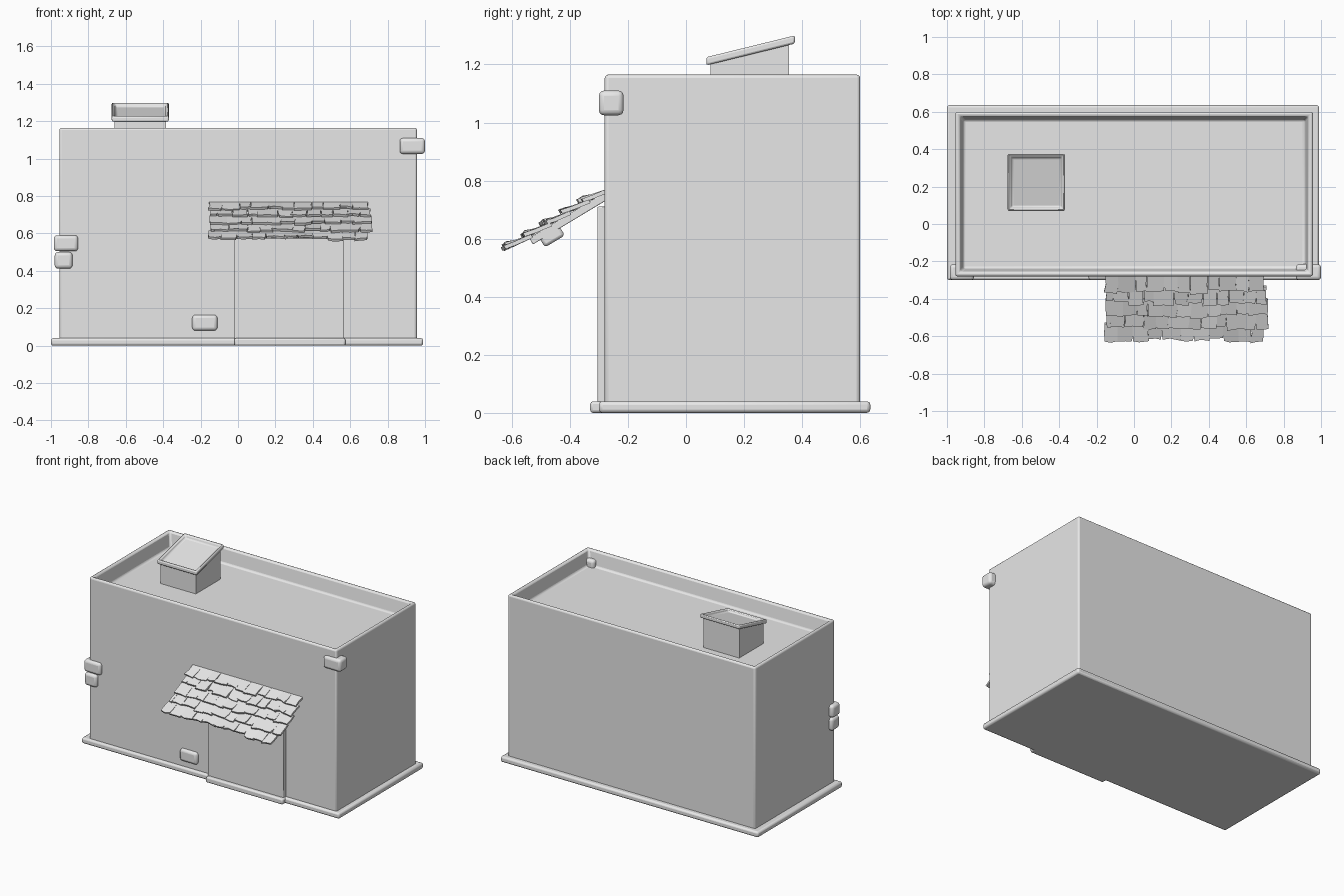
import bpy, bmesh, random
from math import radians, cos, sin
from mathutils import Vector

random.seed(7)
cube = bpy.data.objects.get("Cube")
if cube:
    bpy.data.objects.remove(cube, do_unlink=True)

plaster = bpy.data.materials.new("pale grey")
plaster.use_nodes = True
GREY = (0.8, 0.8, 0.8, 1)
plaster.diffuse_color = GREY
plaster.node_tree.nodes["Principled BSDF"].inputs["Base Color"].default_value = GREY


def finish(bm, name, bevel=0.0, segments=2):
    """Turn a bmesh into a named object with rounded edges."""
    bmesh.ops.recalc_face_normals(bm, faces=bm.faces)
    mesh = bpy.data.meshes.new(name)
    bm.to_mesh(mesh)
    bm.free()
    mesh.materials.append(plaster)
    obj = bpy.data.objects.new(name, mesh)
    bpy.context.collection.objects.link(obj)
    if bevel:
        mod = obj.modifiers.new("Rounded edges", "BEVEL")
        mod.width = bevel
        mod.segments = segments
        mod.limit_method = "ANGLE"
        bpy.ops.object.select_all(action="DESELECT")
        obj.select_set(True)
        bpy.context.view_layer.objects.active = obj
        bpy.ops.object.shade_smooth_by_angle(angle=radians(40))
    return obj


def box(xs, ys, zs):
    """Box from its ranges along x, y and z."""
    bm = bmesh.new()
    bmesh.ops.create_cube(bm, size=1)
    for v in bm.verts:
        v.co = [r[0] if c < 0 else r[1] for c, r in zip(v.co, (xs, ys, zs))]
    bm.normal_update()
    return bm


def sink_top(bm, rim, slope, depth):
    """Leave a rim round the top face and lower the rest."""
    top = max(bm.faces, key=lambda f: f.calc_center_median().z)
    bmesh.ops.inset_region(bm, faces=[top], thickness=rim)
    bmesh.ops.inset_region(bm, faces=[top], thickness=slope, depth=-depth)


# Plinth with the step at the doorway
finish(box((-1, 0.99), (-0.3, 0.635), (0, 0.04)), "plinth", 0.012)
finish(box((-0.02, 0.575), (-0.33, -0.2), (0, 0.04)), "door_step", 0.01)

# House body with parapet and sunken flat roof
body = box((-0.955, 0.957), (-0.28, 0.6), (0.02, 1.165))
sink_top(body, 0.035, 0.025, 0.105)
finish(body, "house_body", 0.014, 3)

# Door panel
finish(box((-0.02, 0.565), (-0.305, -0.26), (0.03, 0.71)), "door_panel", 0.004)

# Exposed stones at the corners and low on the front wall
stones = {
    "upper_left_stone": ((0.865, 1.0), (-0.3, -0.215), (1.025, 1.11)),
    "middle_right_stone": ((-0.985, -0.855), (-0.3, -0.215), (0.505, 0.59)),
    "lower_right_stone": ((-0.98, -0.885), (-0.3, -0.215), (0.412, 0.5)),
    "front_wall_stone": ((-0.245, -0.11), (-0.3, -0.215), (0.08, 0.165)),
}
for name, ranges in stones.items():
    finish(box(*ranges), name, 0.018, 3)


# Roof hatch: sheared box with a recessed sloping lid
def shear(bm, from_z):
    for v in bm.verts:
        if v.co.z > from_z:
            v.co.z += (v.co.y - 0.07) * 0.245


hatch = box((-0.66, -0.385), (0.085, 0.355), (1.05, 1.2))
shear(hatch, 1.1)
finish(hatch, "hatch_base")
lid = box((-0.675, -0.37), (0.07, 0.375), (1.197, 1.225))
sink_top(lid, 0.02, 0.012, 0.02)
shear(lid, 1.0)
finish(lid, "hatch_lid", 0.007)

# Awning frame: v runs down the slope, h stands off it
PITCH = radians(31)
DOWN = Vector((0, -cos(PITCH), -sin(PITCH)))
OUT = Vector((0, -sin(PITCH), cos(PITCH)))
ORIGIN = Vector((0, -0.28, 0.752))


def on_slope(x, v, h):
    return ORIGIN + Vector((x, 0, 0)) + DOWN * v + OUT * h


def slope_box(name, xs, vs, hs, bevel):
    bm = box(xs, vs, hs)
    for vert in bm.verts:
        vert.co = on_slope(*vert.co)
    return finish(bm, name, bevel)


slope_box("awning_board", (-0.12, 0.67), (-0.02, 0.3), (-0.02, 0.006), 0.003)
slope_box("awning_beam", (-0.12, 0.67), (0.19, 0.27), (-0.05, -0.005), 0.01)


# Ragged tiles laid in overlapping rows
def jitter(amount):
    return random.uniform(-amount, amount)


ROWS, COLUMNS, LEFT, RIGHT, LENGTH = 5, 11, -0.15, 0.705, 0.385
tiles = bmesh.new()
for row in range(ROWS):
    v0, v1 = LENGTH * row / ROWS, LENGTH * (row + 1) / ROWS
    step = (RIGHT - LEFT) / COLUMNS
    joints = [LEFT + jitter(0.012)]
    for i in range(1, COLUMNS + row % 2):
        joints.append(LEFT + step * (i - 0.5 * (row % 2)) + jitter(0.018))
    joints.append(RIGHT + jitter(0.012))
    for x0, x1 in zip(joints, joints[1:]):
        lift, tip, skew = 0.017 + jitter(0.006), v1 + jitter(0.01), jitter(0.008)
        mid = (x0 + x1) / 2 + jitter(0.01)
        top = max(v0 - 0.02, -0.01)
        outline = [(x0, top, 0.0), (x1, top, 0.0),
                   (x1 + jitter(0.004), (v0 + v1) / 2, lift / 2),
                   (x1 + skew, tip + jitter(0.008), lift),
                   (mid, tip + jitter(0.008), lift),
                   (x0 + skew, tip + jitter(0.008), lift),
                   (x0 + jitter(0.004), (v0 + v1) / 2, lift / 2)]
        lower = [tiles.verts.new(on_slope(x, v, h)) for x, v, h in outline]
        upper = [tiles.verts.new(on_slope(x, v, h + 0.014)) for x, v, h in outline]
        tiles.faces.new(lower[::-1])
        tiles.faces.new(upper)
        for i in range(len(outline)):
            j = (i + 1) % len(outline)
            tiles.faces.new((lower[i], lower[j], upper[j], upper[i]))
finish(tiles, "awning_tiles")
